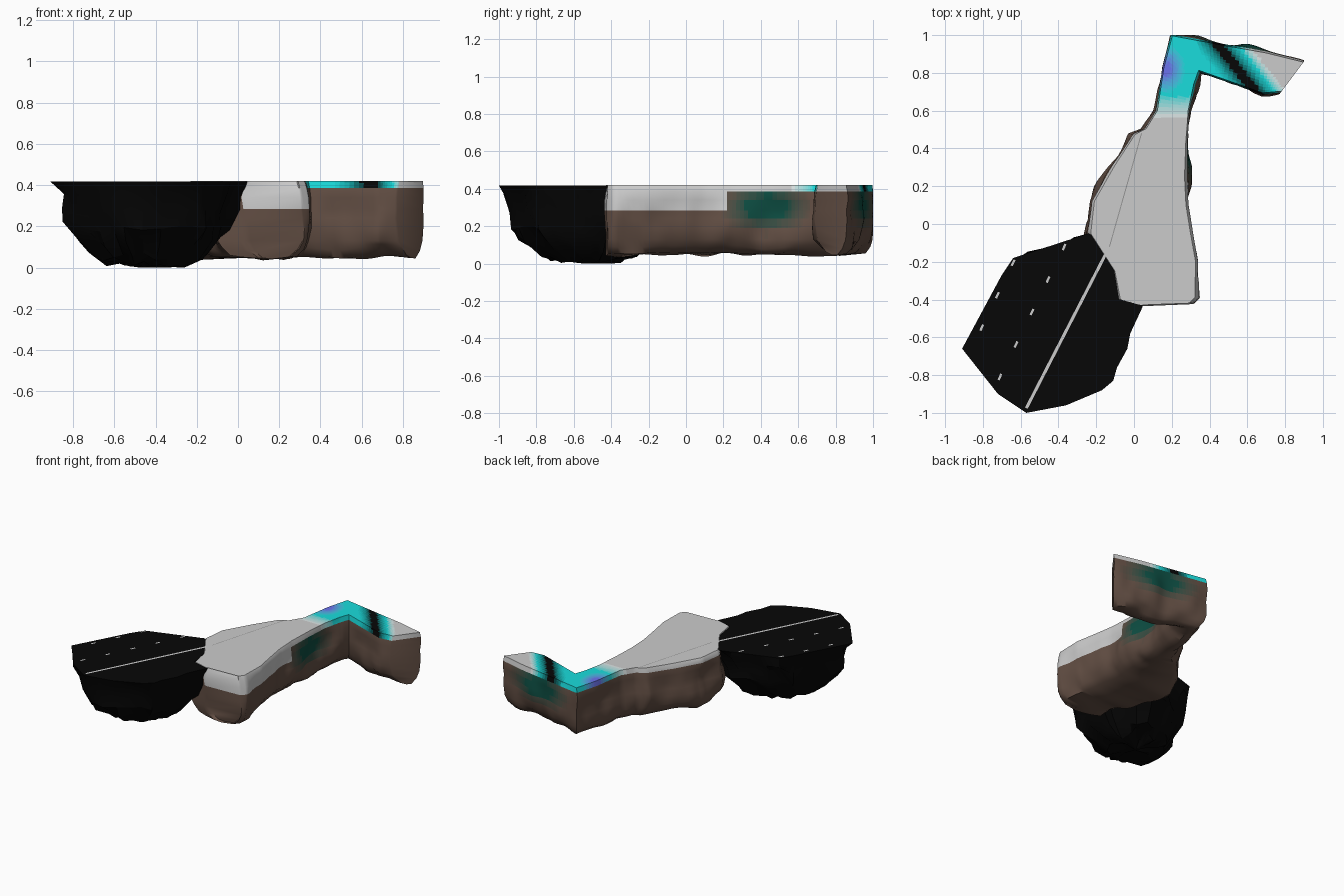
import bpy, bmesh, math
from mathutils import Vector, noise

if "Cube" in bpy.data.objects:
    bpy.data.objects.remove(bpy.data.objects["Cube"])

GREY, BROWN, BLACK = (.8, .8, .8), (.125, .078, .058), (.002, .002, .002)
TEAL, BLUE, MOSS = (.01, .72, .72), (.15, .17, .85), (.004, .075, .055)
mats = {}


def material(col):
    key = tuple(round(c, 3) for c in col)
    if key not in mats:
        mats[key] = bpy.data.materials.new("tint_%d" % len(mats))
        mats[key].diffuse_color = (*key, 1)
    return mats[key]


def mix(a, b, t):
    t = round(max(0, min(1, t)) * 10) / 10
    return tuple(p + (q - p) * t for p, q in zip(a, b))


def ramp(x, stops):
    for (x0, c0), (x1, c1) in zip(stops, stops[1:]):
        if x <= x1:
            return mix(c0, c1, (x - x0) / (x1 - x0))
    return stops[-1][1]


def finish(name, bm, color, angle=35):
    bmesh.ops.recalc_face_normals(bm, faces=bm.faces)
    me = bpy.data.meshes.new(name)
    slots = {}
    for f in bm.faces:
        m = material(color(f.calc_center_median()))
        if m not in slots:
            slots[m] = len(slots)
            me.materials.append(m)
        f.material_index = slots[m]
    bm.to_mesh(me)
    bm.free()
    ob = bpy.data.objects.new(name, me)
    bpy.context.collection.objects.link(ob)
    bpy.ops.object.select_all(action='DESELECT')
    ob.select_set(True)
    bpy.context.view_layer.objects.active = ob
    if angle:
        bpy.ops.object.shade_smooth_by_angle(angle=math.radians(angle))
    return ob


def rough(p, freq, amount):
    return noise.noise(Vector(p) * freq) * amount


# Rock ridge: left and right rim points along the bent path
stations = [((.05, -.435), (.29, -.425)), ((-.08, -.40), (.33, -.39)),
            ((-.11, -.25), (.335, -.20)), ((-.24, -.05), (.31, -.05)),
            ((-.22, .12), (.285, .10)), ((-.11, .31), (.275, .25)),
            ((.0, .475), (.28, .44)), ((.06, .505), (.285, .51)),
            ((.12, .60), (.29, .60)), ((.155, .83), (.32, .74)),
            ((.20, 1.0), (.345, .81)), ((.50, .945), (.47, .765)),
            ((.70, .91), (.68, .69)), ((.90, .86), (.78, .70))]
# Side profile: outward offset and height
side = [(-.003, .41), (.004, .385), (.007, .34), (.002, .285), (.006, .24),
        (.008, .19), (.002, .13), (-.015, .09), (-.05, .055)]
ACROSS = 14
rims = []
for (l0, r0), (l1, r1) in zip(stations, stations[1:]):
    step = max(3, round((Vector(l1) - Vector(l0)).length / .022))
    for k in range(step):
        t = k / step
        rims.append((Vector(l0).lerp(Vector(l1), t), Vector(r0).lerp(Vector(r1), t)))
rims.append(tuple(Vector(p) for p in stations[-1]))

bm = bmesh.new()
loops = []
for left, right in rims:
    out = (right - left).normalized()

    def wall(base, d):
        pts = []
        for off, z in side:
            w = max(0, min(1, (.39 - z) * 7))
            p = base + d * off
            p = p + d * (rough((p.x, p.y, z * .7), 5, .045) + rough((p.x, p.y, z), 11, .012)) * w
            if z < .1:
                z += rough((p.x, p.y, 3), 5, .03)
            pts.append((min(p.x, .9), min(p.y, 1), max(z, .02)))
        return pts
    inset = [left.lerp(right, .02 + .96 * i / ACROSS) for i in range(ACROSS + 1)]
    top = [(p.x, p.y, .42) for p in inset]
    mid = (left + right) / 2
    low = (mid.x, mid.y, .045 + rough((mid.x, mid.y, 0), 6, .02))
    ring = top + wall(right, out) + [low] + wall(left, -out)[::-1]
    loops.append([bm.verts.new(p) for p in ring])
n = len(loops[0])
# rounded nose at the front end
for v in loops[0]:
    v.co.y += max(0, v.co.z - .36) * .5 + max(0, .2 - v.co.z) * .2
for a, b in zip(loops, loops[1:]):
    for i in range(n):
        j = (i + 1) % n
        bm.faces.new((a[i], a[j], b[j], b[i]))
for ring in (loops[0], loops[-1]):
    rs = ring[ACROSS + 1:ACROSS + 1 + len(side)]
    ls = ring[:-len(side) - 1:-1]
    bm.faces.new(ring[:ACROSS + 1] + [rs[0], ls[0]])
    for i in range(len(side) - 1):
        bm.faces.new((rs[i], rs[i + 1], ls[i + 1], ls[i]))
    bm.faces.new((rs[-1], ring[ACROSS + 1 + len(side)], ls[-1]))


def ridge_color(c):
    x, y, z = c
    if z > .39:
        if x > .34 and y > .6:
            return ramp(x + .8 * (y - .85), [(.3, TEAL), (.40, TEAL), (.50, BLACK), (.55, BLACK),
                                             (.63, TEAL), (.69, GREY)])
        base = mix(GREY, TEAL, (y - .56) / .12)
        return mix(base, BLUE, 1.3 - math.hypot((x - .17) * 1.3, y - .82) / .1)
    if y < .22 and z > .285 and x > .03:
        return GREY
    main = 1.7 - math.hypot((y - .43) / .15, (z - .3) / .085) if x > .24 and y < .66 else 0
    arm = 1.7 - math.hypot((x - .55) / .18, (z - .31) / .08) if y > .84 and x > .25 else 0
    return mix(BROWN, MOSS, max(main, arm))


finish("rock_ridge", bm, ridge_color, 50)

# Asphalt island: outline shrunk downwards into a jagged rock
outline = [(-.91, -.66), (-.72, -.90), (-.57, -1), (-.36, -.96), (-.17, -.88),
           (-.11, -.83), (-.09, -.76), (-.035, -.66), (-.02, -.58), (.045, -.44),
           (.045, -.39), (-.08, -.40), (-.125, -.12), (-.24, -.05), (-.64, -.18), (-.70, -.27)]
pts = []
for a, b in zip(outline, outline[1:] + outline[:1]):
    a, b = Vector(a), Vector(b)
    k = max(1, round((b - a).length / .09))
    pts += [a.lerp(b, i / k) for i in range(k)]
centre = Vector((-.45, -.52))
bm = bmesh.new()
rings = []
for level, (z, s) in enumerate([(.417, 1), (.36, .94), (.28, .89), (.20, .85),
                                (.13, .74), (.05, .58), (.02, .42), (.01, .2)]):
    ring = []
    for p in pts:
        q = centre + (p - centre) * s
        zz = z
        if level:
            q = centre + (q - centre) * (1 + rough((q.x, q.y, z), 14, .13))
            zz = max(0, z + rough((q.x, q.y, z + 5), 16, .05))
        ring.append(bm.verts.new((q.x, q.y, zz)))
    rings.append(ring)
for a, b in zip(rings, rings[1:]):
    for i in range(len(pts)):
        j = (i + 1) % len(pts)
        bm.faces.new((a[i], a[j], b[j], b[i]))
bm.faces.new(rings[0])
base = bm.verts.new((centre.x, centre.y, 0))
for i in range(len(pts)):
    bm.faces.new((rings[-1][i], rings[-1][(i + 1) % len(pts)], base))
finish("asphalt_island", bm, lambda c: BLACK, 30)


# Road markings: flat strips between two points
def strip(name, segments, width, z, col):
    bm = bmesh.new()
    for a, b in segments:
        a, b = Vector(a), Vector(b)
        d = (b - a).normalized()
        s = Vector((-d.y, d.x)) * width / 2
        bm.faces.new([bm.verts.new((p.x, p.y, z)) for p in (a - s, b - s, b + s, a + s)])
    finish(name, bm, lambda c: col, 0)


strip("road_edge_line", [((-.57, -.975), (-.13, -.12))], .016, .42, GREY)
strip("ridge_seam", [((-.13, -.12), (.04, .48))], .005, .4215, (.3, .3, .3))
d = Vector((.0075, .016))
dashes = [(-.64 - .083 * i, -.205 - .172 * i) for i in range(3)]
dashes += [(-.37 - .085 * i, -.122 - .172 * i) for i in range(5)]
strip("lane_dashes", [(Vector(p) - d, Vector(p) + d) for p in dashes], .012, .42, GREY)

for m in bpy.data.materials:
    if m.users and not m.is_grease_pencil:
        m.use_nodes = True
        m.node_tree.nodes["Principled BSDF"].inputs["Base Color"].default_value = m.diffuse_color
